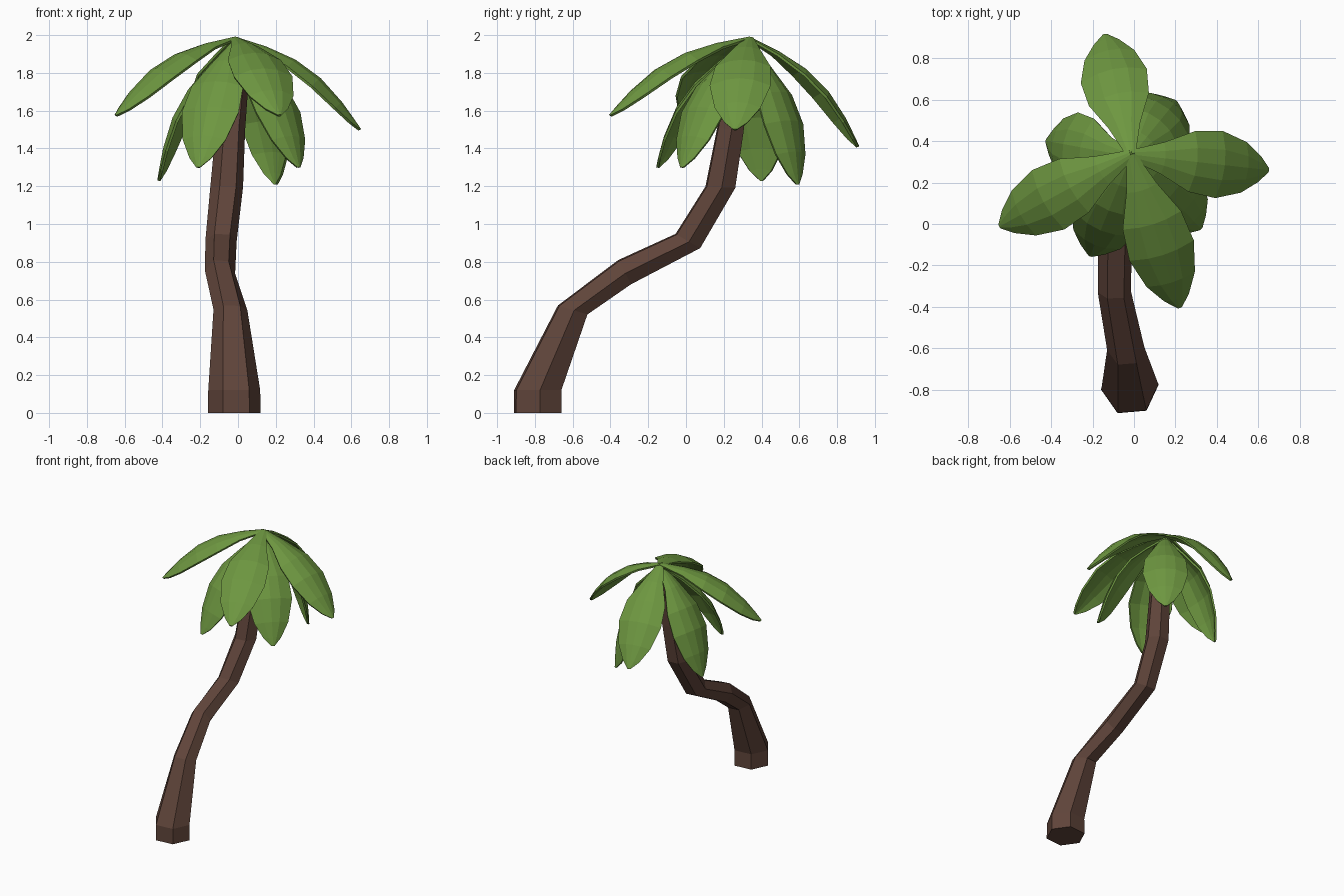
import bpy, bmesh, math
from mathutils import Vector, Matrix

if "Cube" in bpy.data.objects:
    bpy.data.objects.remove(bpy.data.objects["Cube"])


def material(name, color):
    m = bpy.data.materials.new(name)
    m.diffuse_color = color
    m.use_nodes = True
    m.node_tree.nodes["Principled BSDF"].inputs["Base Color"].default_value = m.diffuse_color
    return m


def add_object(name, bm, mat):
    bmesh.ops.remove_doubles(bm, verts=bm.verts, dist=0.0005)
    bmesh.ops.recalc_face_normals(bm, faces=bm.faces)
    mesh = bpy.data.meshes.new(name)
    bm.to_mesh(mesh)
    bm.free()
    mesh.materials.append(mat)
    ob = bpy.data.objects.new(name, mesh)
    bpy.context.collection.objects.link(ob)
    return ob


bark = material("bark", (0.115, 0.058, 0.042, 1))
green = material("leaf_green", (0.155, 0.31, 0.052, 1))

# Trunk: six-sided rings (centre, radius, forward tilt in degrees)
rings = [((-0.02, -0.785, 0.0), 0.14, 0),
         ((-0.02, -0.785, 0.12), 0.138, 0),
         ((-0.04, -0.60, 0.545), 0.09, 17),
         ((-0.095, -0.325, 0.745), 0.08, 62),
         ((-0.09, 0.01, 0.91), 0.083, 30),
         ((-0.06, 0.182, 1.195), 0.087, 3),
         ((-0.04, 0.235, 1.50), 0.078, 8),
         ((0.01, 0.30, 1.88), 0.055, 8)]
bm = bmesh.new()
loops = []
for centre, radius, tilt in rings:
    rot = Matrix.Rotation(-math.radians(tilt), 3, 'X')
    loop = []
    for i in range(6):
        a = math.radians(5 + 60 * i)
        p = rot @ Vector((radius * math.cos(a), radius * math.sin(a), 0))
        loop.append(bm.verts.new(Vector(centre) + p))
    loops.append(loop)
for a, b in zip(loops, loops[1:]):
    for i in range(6):
        j = (i + 1) % 6
        bm.faces.new((a[i], a[j], b[j], b[i]))
bm.faces.new(loops[0][::-1])
bm.faces.new(loops[-1])
add_object("trunk", bm, bark)

# Leaf outline: position along the leaf, half width, arch height
profile = [(0.0, 0.02, 0.0), (0.2, 0.075, 0.055), (0.4, 0.145, 0.09),
           (0.6, 0.16, 0.09), (0.8, 0.12, 0.055), (0.93, 0.06, 0.02),
           (1.0, 0.008, 0.0)]
across = (-1, -0.45, 0, 0.45, 1)


def leaf(name, start, tip):
    start, tip = Vector(start), Vector(tip)
    chord = tip - start
    side = Vector((0, 0, 1)).cross(chord).normalized()
    up = chord.cross(side).normalized()
    bm = bmesh.new()
    rows = []
    for t, w, h in profile:
        rows.append([bm.verts.new(start + chord * t + side * (s * w)
                                  + up * (h - 0.3 * w * s * s))
                     for s in across])
    for a, b in zip(rows, rows[1:]):
        for i in range(len(across) - 1):
            bm.faces.new((a[i], b[i], b[i + 1], a[i + 1]))
    ob = add_object(name, bm, green)
    mod = ob.modifiers.new("thickness", 'SOLIDIFY')
    mod.thickness = 0.014
    mod.offset = 0


# Upper spreading leaves and lower drooping leaves
upper = [(-0.14, 0.91, 1.41), (0.645, 0.26, 1.50),
         (-0.645, -0.01, 1.575), (0.22, -0.40, 1.575)]
lower = [(-0.42, 0.40, 1.23), (-0.21, -0.15, 1.30),
         (0.20, 0.59, 1.21), (0.32, -0.02, 1.30)]
for i, tip in enumerate(upper):
    leaf(f"upper_leaf_{i + 1}", (-0.015, 0.335, 1.985), tip)
for i, tip in enumerate(lower):
    leaf(f"lower_leaf_{i + 1}", (-0.015, 0.325, 1.96), tip)
